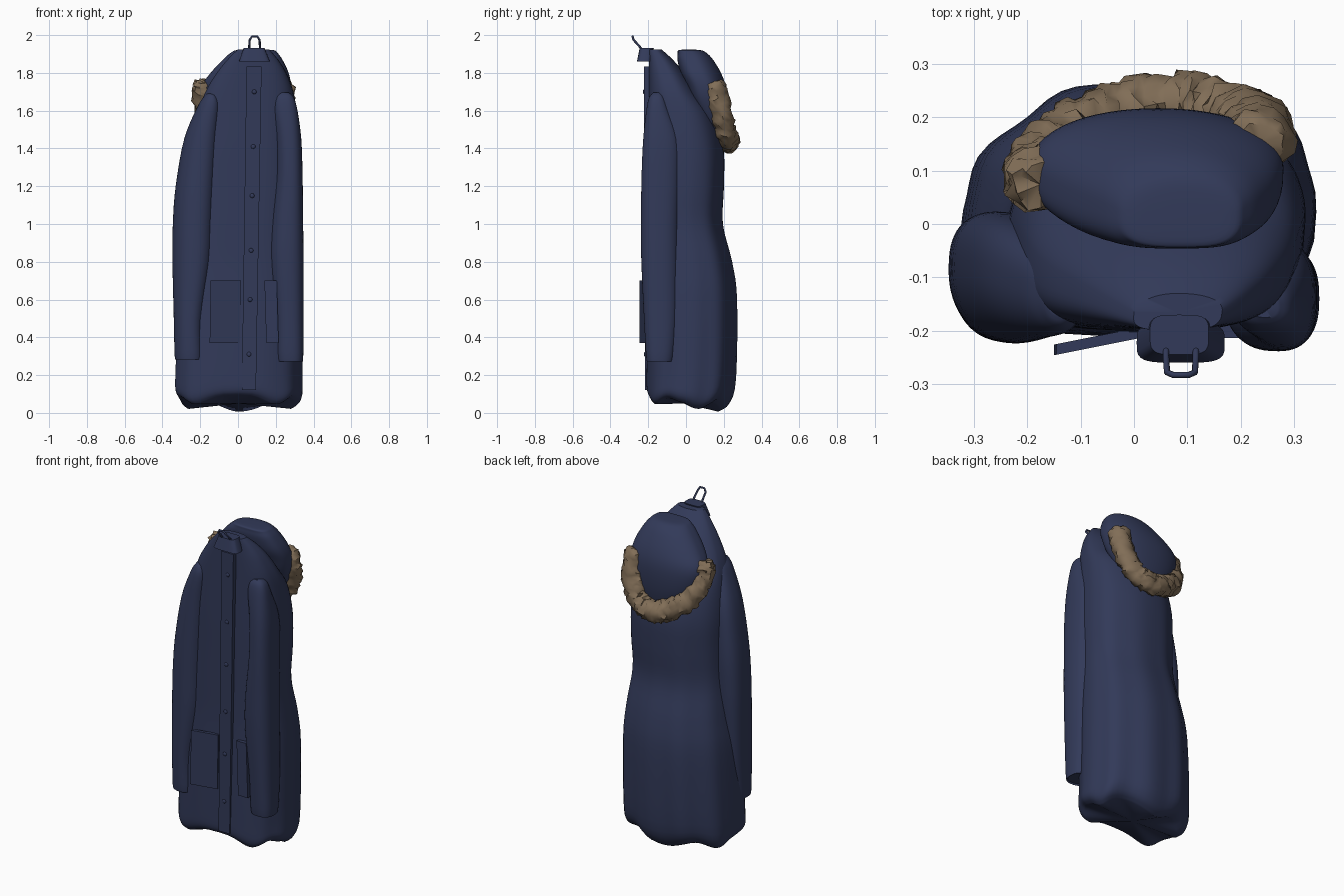
import bpy, bmesh, math, random
from mathutils import Vector

random.seed(4)
if "Cube" in bpy.data.objects:
    bpy.data.objects.remove(bpy.data.objects["Cube"])


def material(name, color):
    mat = bpy.data.materials.new(name)
    mat.use_nodes = True
    mat.diffuse_color = color
    mat.node_tree.nodes["Principled BSDF"].inputs["Base Color"].default_value = color
    return mat


navy = material("navy cloth", (0.032, 0.042, 0.1, 1))
tan = material("tan fur", (0.22, 0.155, 0.095, 1))


def finish(name, bm, mat, sharp=40):
    bmesh.ops.recalc_face_normals(bm, faces=bm.faces)
    mesh = bpy.data.meshes.new(name)
    bm.to_mesh(mesh)
    bm.free()
    obj = bpy.data.objects.new(name, mesh)
    bpy.context.collection.objects.link(obj)
    mesh.materials.append(mat)
    bpy.ops.object.select_all(action="DESELECT")
    obj.select_set(True)
    bpy.context.view_layer.objects.active = obj
    bpy.ops.object.shade_smooth_by_angle(angle=math.radians(sharp))


def spline(points, steps):
    """Catmull-Rom samples through tuples of any length."""
    out = []
    for i in range(len(points) - 1):
        a, b, c, d = (points[min(max(i + k, 0), len(points) - 1)] for k in (-1, 0, 1, 2))
        for s in range(steps):
            t = s / steps
            out.append([q + t / 2 * (r - p + t * (2 * p - 5 * q + 4 * r - u + t * (3 * q - p - 3 * r + u)))
                        for p, q, r, u in zip(a, b, c, d)])
    return out + [list(points[-1])]


def skin(bm, loops):
    """Bridge closed vertex loops and cap both ends."""
    n = len(loops[0])
    for low, high in zip(loops, loops[1:]):
        for j in range(n):
            k = (j + 1) % n
            bm.faces.new((low[j], low[k], high[k], high[j]))
    for end in (loops[0], loops[-1]):
        mid = bm.verts.new(sum((v.co for v in end), Vector()) / n)
        for j in range(n):
            bm.faces.new((end[j], end[(j + 1) % n], mid))


def loft(name, rings, front=2.5, back=2.3, folds=0, hem=0, skew=0, turn=0, sides=64, steps=4):
    """Rings are (z, x min, x max, y min, y max); front and back set squareness,
    skew swings the rear to +x and turn brings the +x side forward."""
    bm = bmesh.new()
    loops = []
    for z, x0, x1, y0, y1 in spline(rings, steps):
        loop = []
        for j in range(sides):
            a = math.tau * j / sides
            c, s = math.cos(a), math.sin(a)
            n = front if s < 0 else back
            fade = max(0, 1 - z / 1.7) * (0.55 + 0.45 * s)
            r = 1 + folds * fade * (math.cos(9 * a + 0.5) - 1)
            px = math.copysign(abs(c) ** (2 / n), c) * r
            py = math.copysign(abs(s) ** (2 / n), s) * r - turn * c
            px += skew * s * abs(px)
            drop = hem * max(0, 1 - z / 0.3) * (math.sin(5 * a) + s)
            loop.append(bm.verts.new(((x0 + x1 + px * (x1 - x0)) / 2,
                                      (y0 + y1 + py * (y1 - y0)) / 2, z - drop)))
        loops.append(loop)
    skin(bm, loops)
    finish(name, bm, navy)


def panel(name, outline, y, thick, slope=0, lean=0):
    """Sewn-on panel from an x, z outline; slope turns it about z, lean tips it forward."""
    bm = bmesh.new()
    front = bm.faces.new([bm.verts.new((x, y + slope * x - lean * z, z)) for x, z in outline])
    back = bmesh.ops.extrude_face_region(bm, geom=[front])
    verts = [v for v in back["geom"] if isinstance(v, bmesh.types.BMVert)]
    bmesh.ops.translate(bm, verts=verts, vec=(0, thick, 0))
    finish(name, bm, navy)


# Coat body, with folds and a wavy hem
loft("coat_body", [
    (0.05, -0.29, 0.30, -0.185, 0.18),
    (0.085, -0.325, 0.338, -0.207, 0.235),
    (0.2, -0.33, 0.342, -0.21, 0.27),
    (0.6, -0.31, 0.34, -0.205, 0.275),
    (0.8, -0.28, 0.328, -0.2, 0.248),
    (1.0, -0.25, 0.312, -0.2, 0.198),
    (1.2, -0.24, 0.32, -0.2, 0.203),
    (1.4, -0.235, 0.32, -0.2, 0.2),
    (1.58, -0.21, 0.31, -0.198, 0.15),
    (1.7, -0.17, 0.292, -0.197, 0.06),
    (1.8, -0.11, 0.255, -0.197, -0.01),
    (1.87, -0.055, 0.212, -0.197, -0.07),
    (1.925, 0.0, 0.165, -0.2, -0.13),
], front=3.2, back=2.1, folds=0.035, hem=0.026, skew=0.11)

# Sleeves
loft("right_sleeve", [
    (0.288, -0.325, -0.195, -0.2, -0.06),
    (0.30, -0.335, -0.185, -0.21, -0.045),
    (0.5, -0.34, -0.185, -0.217, -0.015),
    (0.8, -0.347, -0.14, -0.222, 0.012),
    (1.0, -0.345, -0.13, -0.222, 0.02),
    (1.2, -0.33, -0.12, -0.22, 0.02),
    (1.45, -0.285, -0.105, -0.213, 0.0),
    (1.62, -0.215, -0.095, -0.205, -0.05),
    (1.675, -0.18, -0.11, -0.19, -0.08),
    (1.69, -0.165, -0.125, -0.17, -0.11),
], front=2.2, back=2.5, turn=0.14)
loft("left_sleeve", [
    (0.28, 0.215, 0.335, -0.2, -0.075),
    (0.29, 0.2, 0.345, -0.21, -0.06),
    (0.5, 0.193, 0.347, -0.222, -0.04),
    (0.8, 0.168, 0.347, -0.236, -0.035),
    (1.0, 0.175, 0.345, -0.238, -0.035),
    (1.25, 0.2, 0.342, -0.235, -0.03),
    (1.45, 0.198, 0.335, -0.226, -0.033),
    (1.6, 0.185, 0.315, -0.21, -0.085),
    (1.67, 0.193, 0.295, -0.195, -0.11),
    (1.695, 0.215, 0.27, -0.175, -0.13),
], front=2.4, back=2.6, turn=0.08)

# Folded hood
loft("hood", [
    (1.45, 0.0, 0.16, 0.13, 0.19),
    (1.55, -0.12, 0.23, 0.08, 0.21),
    (1.65, -0.18, 0.27, 0.03, 0.217),
    (1.73, -0.19, 0.28, 0.0, 0.21),
    (1.8, -0.145, 0.268, -0.03, 0.185),
    (1.87, -0.08, 0.235, -0.045, 0.143),
    (1.905, -0.04, 0.21, -0.044, 0.11),
    (1.92, -0.01, 0.19, -0.04, 0.08),
    (1.923, 0.05, 0.14, -0.01, 0.04),
], front=3.3, back=2.1)

# Fur trim: a thick ragged tube around the hood edge, closing at its ends
path = [Vector(p) for p in spline([
    (-0.175, 0.075, 1.755), (-0.178, 0.1, 1.66), (-0.135, 0.16, 1.55), (-0.04, 0.205, 1.475),
    (0.07, 0.225, 1.44), (0.17, 0.212, 1.48), (0.228, 0.185, 1.6), (0.235, 0.15, 1.755)], 8)]
bm = bmesh.new()
loops = []
for i, p in enumerate(path):
    along = (path[min(i + 1, len(path) - 1)] - path[max(i - 1, 0)]).normalized()
    side = along.cross(Vector((0, 1, 0.3))).normalized()
    out = side.cross(along)
    width = 0.055 * min(1, 0.7 + 0.15 * min(i, len(path) - 1 - i))
    loop = []
    for j in range(16):
        a = math.tau * j / 16
        r = width * random.uniform(0.85, 1.18)
        tuft = along * random.uniform(-0.01, 0.01)
        loop.append(bm.verts.new(p + tuft + side * math.cos(a) * r * 1.12 + out * math.sin(a) * r))
    loops.append(loop)
skin(bm, loops)
finish("fur_trim", bm, tan, sharp=50)

# Front placket and patch pockets
panel("placket", [(0.02, 0.12), (0.095, 0.12), (0.125, 1.835), (0.045, 1.835)], -0.216, 0.03, lean=0.004)
panel("right_pocket", [(-0.15, 0.37), (0.01, 0.37), (0.015, 0.7), (-0.145, 0.7)], -0.216, 0.02, slope=0.2)
panel("left_pocket", [(0.15, 0.37), (0.215, 0.37), (0.205, 0.7), (0.14, 0.7)], -0.214, 0.03)

# Buttons down the placket
for i, z in enumerate((0.31, 0.6, 0.86, 1.15, 1.41, 1.7)):
    bm = bmesh.new()
    bmesh.ops.create_uvsphere(bm, u_segments=12, v_segments=8, radius=0.012)
    bmesh.ops.scale(bm, verts=bm.verts, vec=(1, 0.5, 1))
    bmesh.ops.translate(bm, verts=bm.verts, vec=(0.052 + 0.02 * z, -0.216 - 0.004 * z, z))
    finish(f"button_{i + 1}", bm, navy)

# Collar tab and hanging loop
loft("collar_tab", [
    (1.86, 0.005, 0.17, -0.26, -0.185),
    (1.932, 0.03, 0.14, -0.245, -0.17),
], front=4, back=4, sides=32, steps=1)
curve = bpy.data.curves.new("hanging_loop", "CURVE")
curve.dimensions = "3D"
curve.bevel_depth = 0.006
curve.bevel_resolution = 2
line = curve.splines.new("POLY")
half = [(0.028, -0.23, 1.92), (0.028, -0.25, 1.945), (0.026, -0.278, 1.975), (0.014, -0.283, 1.993)]
points = [(-x, y, z) for x, y, z in half] + half[::-1]
line.points.add(len(points) - 1)
for point, (x, y, z) in zip(line.points, points):
    point.co = (x + 0.088, y, z, 1)
loop_obj = bpy.data.objects.new("hanging_loop", curve)
bpy.context.collection.objects.link(loop_obj)
curve.materials.append(navy)
